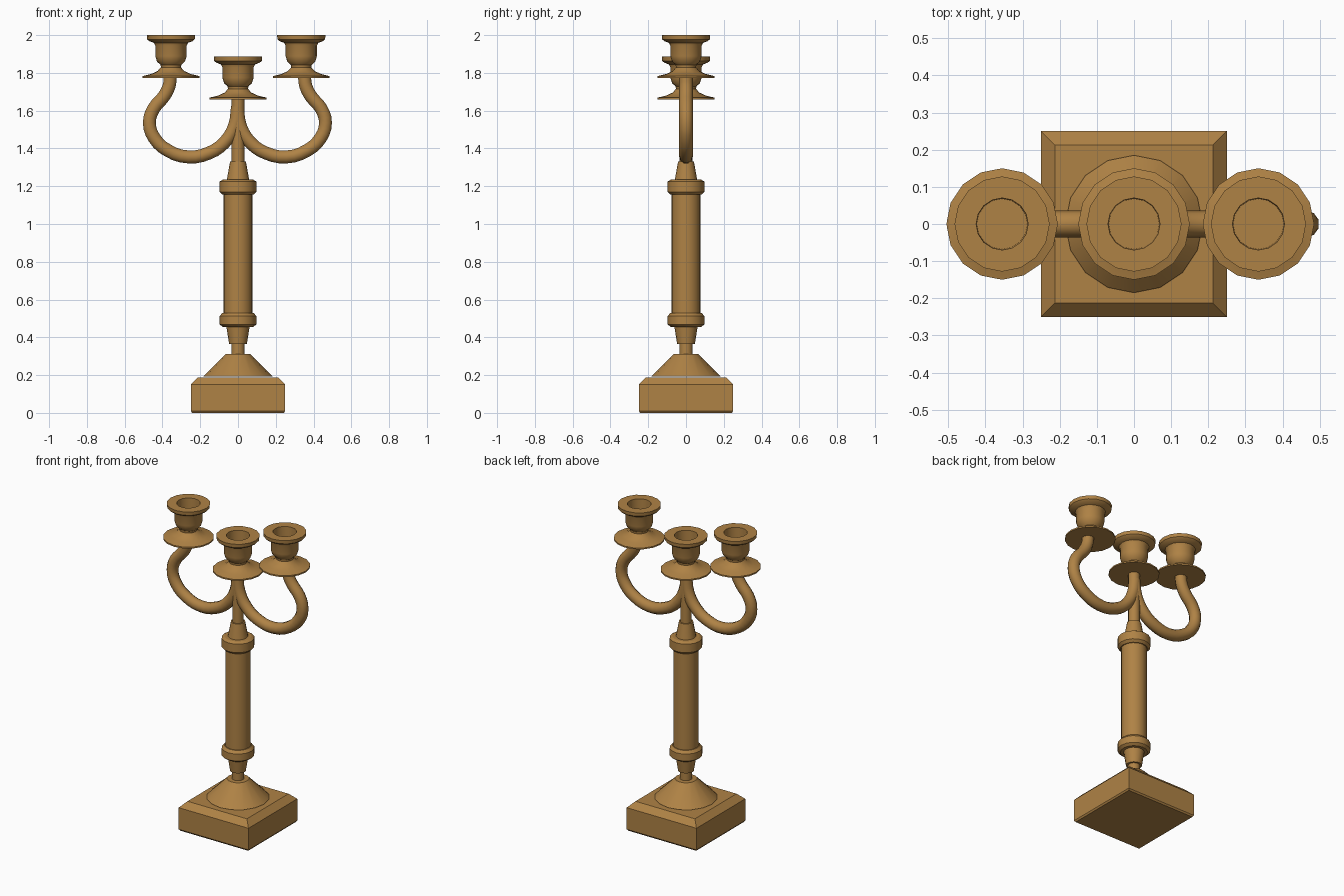
import bpy
import bmesh
from math import cos, sin, pi, radians

cube = bpy.data.objects.get("Cube")
if cube:
    bpy.data.objects.remove(cube)

brass = bpy.data.materials.new("aged brass")
brass.use_nodes = True
COLOUR = (0.43, 0.225, 0.06, 1)
brass.diffuse_color = COLOUR
brass.node_tree.nodes["Principled BSDF"].inputs["Base Color"].default_value = COLOUR
SIDES = 16


def finish(obj, angle=30):
    bpy.ops.object.select_all(action="DESELECT")
    obj.select_set(True)
    bpy.context.view_layer.objects.active = obj
    if obj.type == "CURVE":
        bpy.ops.object.convert(target="MESH")
        obj = bpy.context.object
    bpy.ops.object.shade_smooth_by_angle(angle=radians(angle))
    return obj


def loft(name, profile, ring, location=(0, 0, 0)):
    """Stack scaled copies of a ring along (size, z) pairs and cap both ends."""
    bm = bmesh.new()
    rows = [[bm.verts.new((x * r, y * r, z)) for x, y in ring] for r, z in profile]
    n = len(ring)
    for low, high in zip(rows, rows[1:]):
        for i in range(n):
            j = (i + 1) % n
            bm.faces.new((low[i], low[j], high[j], high[i]))
    bm.faces.new(rows[0][::-1])
    bm.faces.new(rows[-1])
    mesh = bpy.data.meshes.new(name)
    bm.to_mesh(mesh)
    bm.free()
    mesh.materials.append(brass)
    obj = bpy.data.objects.new(name, mesh)
    obj.location = location
    bpy.context.collection.objects.link(obj)
    return finish(obj)


CIRCLE = [(cos(2 * pi * i / SIDES), sin(2 * pi * i / SIDES)) for i in range(SIDES)]
SQUARE = [(1, -1), (1, 1), (-1, 1), (-1, -1)]

# Square plinth with a chamfered top, and the cone hovering just above it
loft("plinth", [(0.243, 0), (0.25, 0.01), (0.25, 0.15), (0.213, 0.187)], SQUARE)
loft("base_cone", [(0.185, 0.192), (0.065, 0.312)], CIRCLE)

# Turned column
loft("lower_stem", [(0.035, 0.3), (0.035, 0.38)], CIRCLE)
loft("lower_neck", [(0.047, 0.365), (0.062, 0.46)], CIRCLE)
loft("lower_collar", [(0.08, 0.455), (0.097, 0.468), (0.097, 0.513), (0.082, 0.53)], CIRCLE)
loft("column", [(0.076, 0.52), (0.076, 1.17)], CIRCLE)
loft("upper_collar", [(0.082, 1.155), (0.097, 1.17), (0.097, 1.225), (0.08, 1.235)], CIRCLE)
loft("upper_neck", [(0.06, 1.23), (0.042, 1.33)], CIRCLE)
loft("upper_stem", [(0.034, 1.32), (0.034, 1.67)], CIRCLE)

# Candle cups: drip pan, neck, bowl, rim and hollow socket in one profile
CUP = [(0.15, 0), (0.15, 0.009), (0.105, 0.02), (0.072, 0.035), (0.053, 0.055),
       (0.055, 0.068), (0.074, 0.086), (0.083, 0.115), (0.083, 0.17),
       (0.09, 0.185), (0.115, 0.194), (0.126, 0.204), (0.128, 0.226),
       (0.07, 0.226), (0.068, 0.11)]
for side, x, z in (("left", 0.335, 1.774), ("right", -0.355, 1.774), ("centre", 0, 1.66)):
    loft(side + "_candle_cup", CUP, CIRCLE, (x, 0, z))

# Curved arms
PATH = [(0, 1.62), (0.015, 1.52), (0.07, 1.43), (0.15, 1.376), (0.26, 1.355),
        (0.37, 1.39), (0.44, 1.455), (0.466, 1.535), (0.444, 1.61),
        (0.39, 1.675), (0.362, 1.73), (0.355, 1.78)]
for side, sign in (("left", 1), ("right", -1)):
    curve = bpy.data.curves.new(side + "_arm", "CURVE")
    curve.dimensions = "3D"
    curve.bevel_depth = 0.036
    curve.bevel_resolution = 3
    curve.resolution_u = 3
    curve.use_fill_caps = True
    spline = curve.splines.new("BEZIER")
    spline.bezier_points.add(len(PATH) - 1)
    for point, (x, z) in zip(spline.bezier_points, PATH):
        point.co = (sign * x - 0.003, 0, z)
        point.handle_left_type = point.handle_right_type = "AUTO"
    curve.materials.append(brass)
    arm = bpy.data.objects.new(side + "_arm", curve)
    bpy.context.collection.objects.link(arm)
    finish(arm, 50)
